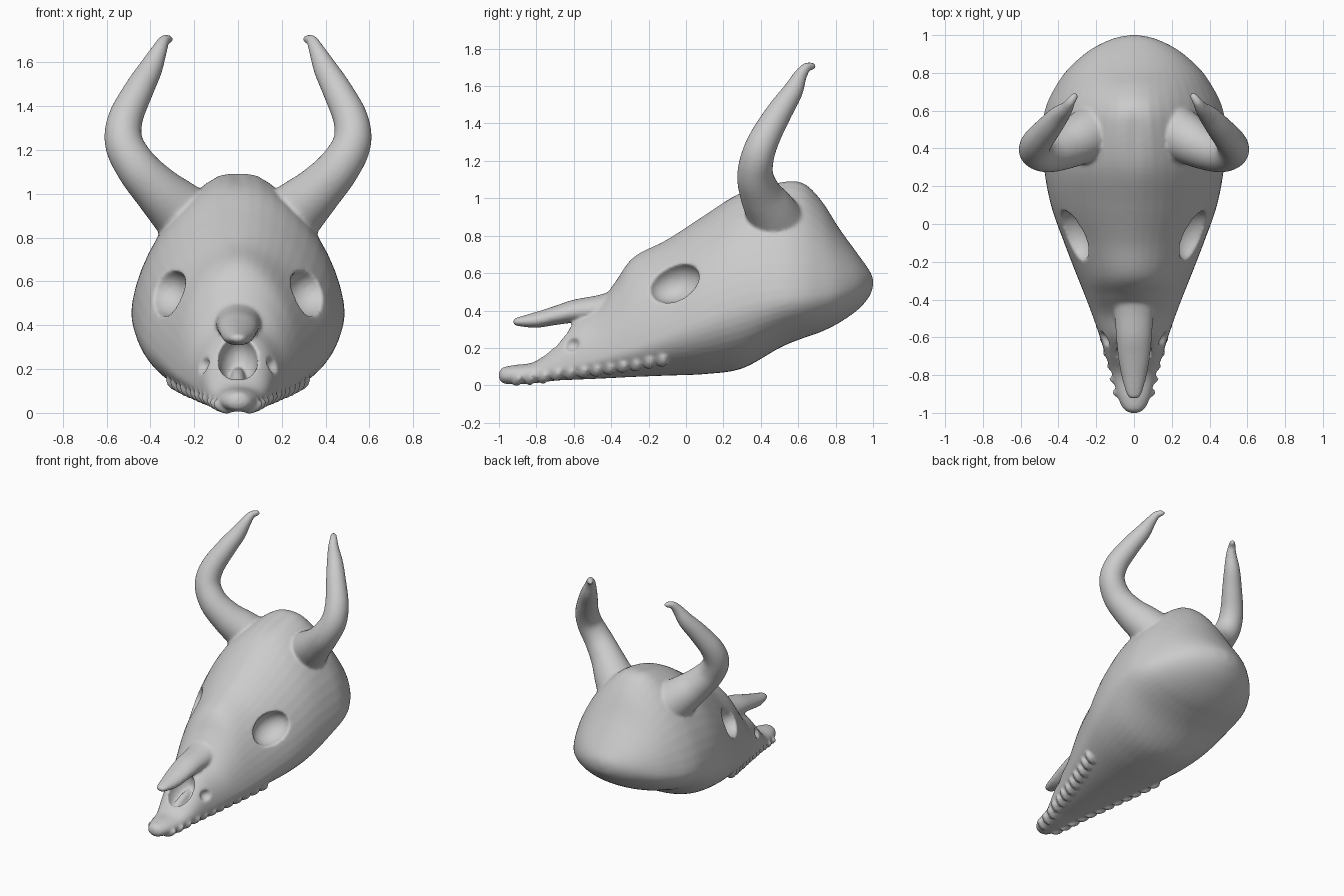
import bpy, math
from mathutils import Vector

cube = bpy.data.objects.get("Cube")
if cube:
    bpy.data.objects.remove(cube, do_unlink=True)

bone = bpy.data.materials.new("bone_grey")
bone.use_nodes = True
bone.diffuse_color = (0.6, 0.6, 0.6, 1)
bone.node_tree.nodes["Principled BSDF"].inputs["Base Color"].default_value = (0.6, 0.6, 0.6, 1)


def spline(rows, steps):
    """Smooth in-between rows (Catmull-Rom)."""
    out = []
    for i in range(len(rows) - 1):
        a, b, c, d = (rows[max(0, min(len(rows) - 1, i + k))] for k in (-1, 0, 1, 2))
        for s in range(steps):
            t = s / steps
            out.append([q + t / 2 * (r - p + t * (2 * p - 5 * q + 4 * r - u + t * (3 * (q - r) + u - p)))
                        for p, q, r, u in zip(a, b, c, d)])
    return out + [list(rows[-1])]


def skin(name, rings):
    """Closed tube through rings of equal length."""
    n = len(rings[0])
    faces = [(i * n + j, i * n + (j + 1) % n, (i + 1) * n + (j + 1) % n, (i + 1) * n + j)
             for i in range(len(rings) - 1) for j in range(n)]
    faces += [tuple(reversed(range(n))), tuple(range((len(rings) - 1) * n, len(rings) * n))]
    mesh = bpy.data.meshes.new(name)
    mesh.from_pydata([v for ring in rings for v in ring], [], faces)
    mesh.materials.append(bone)
    obj = bpy.data.objects.new(name, mesh)
    bpy.context.collection.objects.link(obj)
    return obj


def section(row, n=48):
    """Egg-shaped cross-section: y, bottom, widest height, top, half width, upper sharpness."""
    y, low, mid, high, w, sharp = row
    ring = []
    for k in range(n):
        a = 2 * math.pi * k / n
        c, s = math.cos(a), math.sin(a)
        p = sharp if s > 0 else 1
        x = w * math.copysign(abs(c) ** p, c)
        z = mid + math.copysign(abs(s) ** p, s) * (high - mid if s > 0 else mid - low)
        # shallow groove along the crown
        if s > 0:
            z -= 0.025 * math.exp(-(x / 0.05) ** 2 - ((y - 0.5) / 0.2) ** 2)
        ring.append((x, y, z))
    return ring


def ball(name, centre, radii, tilt=(0, 0, 0)):
    bpy.ops.mesh.primitive_uv_sphere_add(segments=24, ring_count=14, location=centre, rotation=tilt)
    obj = bpy.context.object
    obj.name = name
    obj.scale = radii
    obj.data.materials.append(bone)
    return obj


def apply_all(obj):
    bpy.ops.object.select_all(action='DESELECT')
    bpy.context.view_layer.objects.active = obj
    obj.select_set(True)
    for m in list(obj.modifiers):
        bpy.ops.object.modifier_apply(modifier=m.name)


# Cranium and muzzle
profile = [
    (-1.0, 0.035, 0.05, 0.07, 0.02, 1), (-0.98, 0.012, 0.05, 0.095, 0.055, 1),
    (-0.92, 0.005, 0.055, 0.108, 0.085, 1), (-0.8, 0.012, 0.065, 0.13, 0.115, 0.95),
    (-0.7, 0.025, 0.09, 0.23, 0.15, 0.9), (-0.6, 0.03, 0.11, 0.345, 0.18, 0.9),
    (-0.48, 0.035, 0.14, 0.42, 0.222, 0.95), (-0.38, 0.04, 0.17, 0.55, 0.26, 1),
    (-0.28, 0.045, 0.2, 0.685, 0.3, 1.05), (-0.1, 0.052, 0.27, 0.78, 0.37, 1.08),
    (0.1, 0.06, 0.35, 0.91, 0.44, 1.1), (0.3, 0.09, 0.42, 1.04, 0.477, 1.14),
    (0.5, 0.2, 0.46, 1.105, 0.487, 1.25), (0.62, 0.25, 0.47, 1.1, 0.467, 1.3),
    (0.72, 0.285, 0.48, 1.0, 0.42, 1.25), (0.82, 0.335, 0.5, 0.84, 0.35, 1.15),
    (0.92, 0.405, 0.53, 0.7, 0.235, 1.05), (0.98, 0.475, 0.545, 0.615, 0.115, 1),
    (1.0, 0.53, 0.55, 0.57, 0.02, 1)]
rows = spline(profile, 6)
skull = skin("horned_skull", [section(r) for r in rows])

# Eye sockets, nasal cavity and small cheek holes
cutters = [ball("nasal_cavity_cutter", (0, -0.67, 0.24), (0.09, 0.13, 0.11), (0.5, 0, 0))]
for side in (-1, 1):
    cutters.append(ball("eye_socket_cutter", (side * 0.325, -0.065, 0.55), (0.12, 0.145, 0.105),
                        (0.35, 0, side * -0.3)))
    cutters.append(ball("cheek_hole_cutter", (side * 0.175, -0.615, 0.22), (0.05, 0.045, 0.04), (0.5, 0, 0)))
for c in cutters:
    c.hide_render = True
    cut = skull.modifiers.new("cut", 'BOOLEAN')
    cut.operation = 'DIFFERENCE'
    cut.object = c
apply_all(skull)
for c in cutters:
    bpy.data.objects.remove(c, do_unlink=True)

# Septum ridge on the cavity floor
parts = [ball("nasal_septum", (0, -0.66, 0.14), (0.035, 0.15, 0.05), (0.35, 0, 0))]

# Overhanging nasal bone
nose = [(-0.925, 0.335, 0.342, 0.35, 0.012, 1), (-0.905, 0.318, 0.34, 0.362, 0.038, 1),
        (-0.8, 0.308, 0.345, 0.393, 0.068, 1), (-0.7, 0.322, 0.37, 0.425, 0.085, 1),
        (-0.6, 0.335, 0.39, 0.458, 0.095, 1), (-0.45, 0.35, 0.41, 0.487, 0.105, 1),
        (-0.3, 0.4, 0.46, 0.54, 0.11, 1)]
parts.append(skin("nasal_bone", [section(r, 32) for r in spline(nose, 5)]))

# Teeth along both sides of the upper jaw
for side, label in ((-1, "right"), (1, "left")):
    for i in range(12):
        y = -0.9 + i * 0.07
        row = min(rows, key=lambda r: abs(r[0] - y))
        z = row[1] + (row[2] - row[1]) * 0.4
        parts.append(ball(label + "_tooth", (side * row[4] * 0.8, y, z),
                          (0.05, 0.024, 0.024 + 0.001 * i), (0.5, side * -0.5, side * 0.3)))

# Horns: x, y, z, radius
horn_path = [(0.18, 0.5, 0.84, 0.16), (0.28, 0.45, 0.935, 0.135), (0.37, 0.4, 1.02, 0.112),
             (0.46, 0.37, 1.12, 0.097), (0.52, 0.385, 1.23, 0.088), (0.515, 0.43, 1.34, 0.08),
             (0.455, 0.505, 1.47, 0.068), (0.4, 0.57, 1.57, 0.055), (0.36, 0.61, 1.655, 0.037),
             (0.337, 0.645, 1.7, 0.026), (0.312, 0.68, 1.706, 0.019), (0.303, 0.692, 1.704, 0.006)]
for side, label in ((-1, "right"), (1, "left")):
    path = spline(horn_path, 5)
    rings = []
    for i, (x, y, z, r) in enumerate(path):
        along = Vector(path[min(i + 1, len(path) - 1)][:3]) - Vector(path[max(i - 1, 0)][:3])
        along.normalize()
        across = along.cross(Vector((0.5, -0.8, 0.2))).normalized()
        other = along.cross(across)
        ring = []
        for k in range(28):
            a = side * 2 * math.pi * k / 28
            p = Vector((x, y, z)) + r * (across * math.cos(a) + other * math.sin(a))
            ring.append((side * p.x, p.y, p.z))
        rings.append(ring)
    parts.append(skin(label + "_horn", rings))

# Fuse all bone into one continuous, softened surface
bpy.ops.object.select_all(action='DESELECT')
for obj in parts + [skull]:
    obj.select_set(True)
bpy.context.view_layer.objects.active = skull
bpy.ops.object.join()
remesh = skull.modifiers.new("fuse", 'REMESH')
remesh.mode = 'VOXEL'
remesh.voxel_size = 0.01
remesh.use_smooth_shade = True
soften = skull.modifiers.new("soften", 'SMOOTH')
soften.iterations = 7
apply_all(skull)
